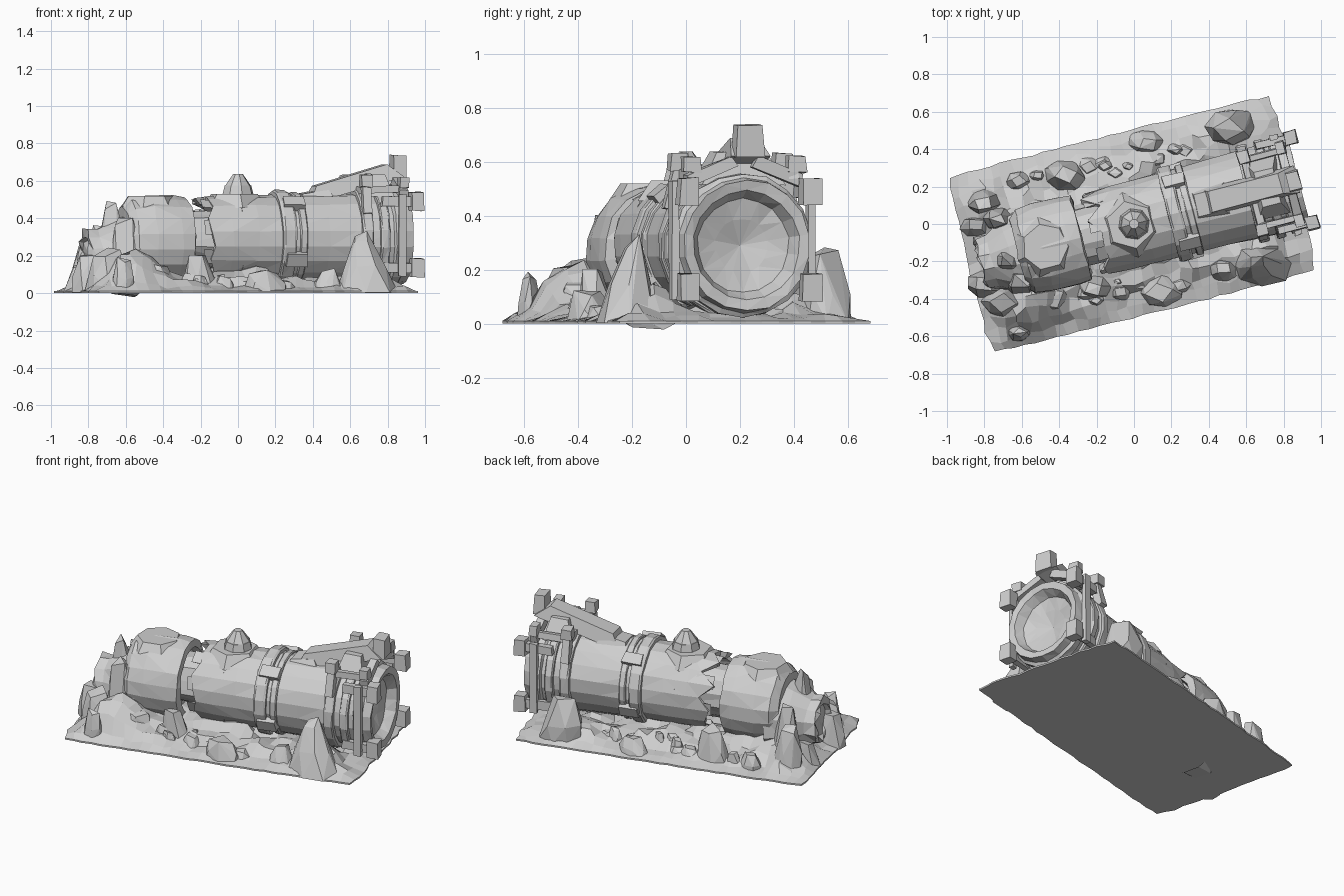
import bpy, bmesh, math, random
from mathutils import Vector, Matrix, noise

random.seed(7)
if "Cube" in bpy.data.objects:
    bpy.data.objects.remove(bpy.data.objects["Cube"])

TURN = Matrix.Rotation(math.radians(14.4), 4, 'Z')   # pipe axis direction in plan
AXIS_Z = 0.29

stone = bpy.data.materials.new("pale grey stone")
stone.use_nodes = True
grey = (0.62, 0.62, 0.62, 1)
stone.diffuse_color = grey
stone.node_tree.nodes["Principled BSDF"].inputs["Base Color"].default_value = grey


def finish(name, bm, turned=True):
    """Turn a bmesh into a named object."""
    bmesh.ops.recalc_face_normals(bm, faces=bm.faces)
    if turned:
        bm.transform(TURN)
    mesh = bpy.data.meshes.new(name)
    bm.to_mesh(mesh)
    bm.free()
    mesh.materials.append(stone)
    bpy.context.collection.objects.link(bpy.data.objects.new(name, mesh))


def lathe(name, profile, sides=18, z=AXIS_Z, rough=0.004, ragged=(), closed=False):
    """Revolve (along, radius) points about the pipe axis; ragged lists the rings to break up."""
    bm = bmesh.new()
    rings = []
    breaks = [random.uniform(-0.03, 0.09) for _ in range(sides)]
    for k, (u, r) in enumerate(profile):
        if r == 0:
            rings.append([bm.verts.new((u, 0, z))] * sides)
            continue
        ring = []
        for i in range(sides):
            a = math.tau * (i + 0.5) / sides
            rr = r + random.uniform(-rough, rough)
            uu = u + (breaks[i] if k in ragged else random.uniform(-rough, rough))
            ring.append(bm.verts.new((uu, rr * math.cos(a), z + rr * math.sin(a))))
        rings.append(ring)
    pairs = list(zip(rings, rings[1:]))
    if closed:
        pairs.append((rings[-1], rings[0]))
    for a, b in pairs:
        for i in range(sides):
            j = (i + 1) % sides
            corners = list(dict.fromkeys((a[i], a[j], b[j], b[i])))
            bm.faces.new(corners)
    bmesh.ops.triangulate(bm, faces=bm.faces)
    finish(name, bm)


def band(name, u, width, r):
    """Raised clamp ring around the pipe."""
    w, low, bevel = width / 2, r - 0.04, r - 0.006
    lathe(name, [(u - w, low), (u - w, bevel), (u - w * 0.7, r),
                 (u + w * 0.7, r), (u + w, bevel), (u + w, low)], rough=0.002, closed=True)


def block(name, centre, size, roll=0, tilt=0, taper=0.92):
    """Chipped box in pipe coordinates; roll turns about the pipe axis, tilt about the cross axis."""
    bm = bmesh.new()
    bmesh.ops.create_cube(bm, size=1)
    for p in bm.verts:
        if p.co.z > 0:
            p.co.x *= taper
            p.co.y *= taper
        p.co = Vector(c * s + random.uniform(-0.004, 0.004) for c, s in zip(p.co, size))
    bm.transform(Matrix.Translation(centre) @ Matrix.Rotation(roll, 4, 'X') @ Matrix.Rotation(tilt, 4, 'Y'))
    finish(name, bm)


def rock(name, x, y, radius, height, crown=0.55):
    """Faceted boulder: hull of a wide foot, a shoulder and a smaller crown."""
    bm = bmesh.new()
    lean_x, lean_y = (random.uniform(-0.2, 0.2) * radius for _ in "xy")
    for level, scale, n in ((0, 1, 8), (0.45, 0.45 + crown * 0.7, 7), (1, crown, 4)):
        spin = random.random() * math.tau
        for i in range(n):
            a = spin + math.tau * i / n
            s = radius * scale * random.uniform(0.82, 1.05)
            drop = random.uniform(0, 0.2) * level if i else 0
            bm.verts.new((x + s * 1.15 * math.cos(a) + lean_x * level,
                          y + s * 0.85 * math.sin(a) + lean_y * level,
                          0.003 + height * (level - drop)))
    hull = bmesh.ops.convex_hull(bm, input=bm.verts)
    spare = [g for g in hull["geom_interior"] if isinstance(g, bmesh.types.BMVert)]
    bmesh.ops.delete(bm, geom=spare, context='VERTS')
    finish(name, bm, turned=False)


def cap(name, u, r, low, high, top, sides):
    """Tapered polygonal plate or knob on top of the pipe."""
    bm = bmesh.new()
    bmesh.ops.create_cone(bm, cap_ends=True, segments=sides, radius1=r, radius2=r * top, depth=high - low)
    bm.transform(Matrix.Translation((u, 0, (low + high) / 2)))
    finish(name, bm)


# Rubble ground: a slab with a rough raised top and flat underside
MOUNDS = [(-0.66, -0.28, 0.17, 0.17), (-0.72, 0.22, 0.1, 0.15), (0, 0, 0.09, 0.32),
          (0.55, 0.33, 0.07, 0.16), (0.62, -0.33, 0.09, 0.16), (-0.5, 0, 0.09, 0.25)]
LENGTH, WIDTH = 0.9, 0.49
bm = bmesh.new()
bmesh.ops.create_grid(bm, x_segments=30, y_segments=16, size=1)
for p in bm.verts:
    gx, gy = p.co.x, p.co.y
    rim = max(abs(gx), abs(gy)) > 0.99
    chip = 1 - 0.08 * max(0, abs(gx) + abs(gy) - 1.75)
    if rim:
        chip += random.uniform(-0.012, 0.008)
    u, v = gx * LENGTH * chip - 0.013, gy * WIDTH * chip + 0.003
    inland = min(1, LENGTH * (1 - abs(gx)) / 0.16, WIDTH * (1 - abs(gy)) / 0.16)
    h = 0.01 + 0.03 * inland
    for mu, mv, mh, mr in MOUNDS:
        h += mh * inland * math.exp(-((u - mu) ** 2 + (v - mv) ** 2) / mr ** 2)
    h += inland * 0.06 * noise.noise(Vector((u * 9, v * 9, 3)))
    if not rim:
        u += random.uniform(-0.018, 0.018)
        v += random.uniform(-0.018, 0.018)
    p.co = (u, v, max(0.008, h))
skirt = bmesh.ops.extrude_edge_only(bm, edges=[e for e in bm.edges if e.is_boundary])["geom"]
for g in skirt:
    if isinstance(g, bmesh.types.BMVert):
        g.co.z = 0
bmesh.ops.contextual_create(bm, geom=[g for g in skirt if isinstance(g, bmesh.types.BMEdge)])
finish("rubble_ground", bm)

# Main pipe: broken at the back, flanged and recessed at the open mouth
lathe("main_pipe", [(-0.12, 0.19), (-0.22, 0.2), (-0.22, 0.226), (-0.08, 0.234), (0.06, 0.235),
                    (0.2, 0.235), (0.45, 0.238), (0.6, 0.242), (0.8, 0.25), (0.81, 0.267),
                    (0.85, 0.267), (0.86, 0.25), (0.91, 0.243), (0.905, 0.203), (0.85, 0.175),
                    (0.83, 0.1), (0.8, 0)], ragged=(1, 2))
lathe("pipe_core", [(-0.4, 0), (-0.4, 0.15), (-0.02, 0.16), (-0.02, 0.23)], sides=12, rough=0.012)
for name, u, width, r in (("wide", 0.225, 0.075, 0.262), ("narrow", 0.305, 0.04, 0.25),
                          ("front", 0.655, 0.06, 0.272), ("mouth", 0.75, 0.05, 0.274)):
    band(f"{name}_band", u, width, r)

# Detached barrel behind the break, with a smaller end piece
lathe("rear_barrel", [(-0.64, 0), (-0.64, 0.19), (-0.6, 0.23), (-0.5, 0.245), (-0.36, 0.245),
                      (-0.295, 0.235), (-0.285, 0.195), (-0.33, 0.18), (-0.33, 0)], z=0.275, rough=0.006)
lathe("rear_end", [(-0.56, 0.23), (-0.68, 0.2), (-0.79, 0.15), (-0.845, 0.142), (-0.85, 0.11),
                   (-0.825, 0.1), (-0.82, 0)], sides=12, z=0.2, rough=0.012)

# Cap plates and the pointed knob
cap("knob_plate", -0.02, 0.18, 0.455, 0.53, 0.72, 6)
cap("knob_base", 0, 0.092, 0.5, 0.575, 0.8, 8)
cap("knob_tip", 0, 0.074, 0.57, 0.638, 0.35, 8)
cap("barrel_plate", -0.49, 0.165, 0.46, 0.52, 0.75, 7)

# Fallen beam leaning along the top of the mouth
block("leaning_beam", (0.63, 0.015, 0.59), (0.54, 0.15, 0.085), tilt=-0.27, taper=0.75)
block("beam_foot", (0.42, 0.01, 0.515), (0.2, 0.18, 0.06), tilt=-0.15, taper=0.7)
block("beam_saddle", (0.74, 0.01, 0.575), (0.17, 0.32, 0.12), taper=0.6)
block("beam_end_block", (0.885, 0.01, 0.677), (0.07, 0.11, 0.122))
block("clamp_crossbar", (0.66, 0, 0.55), (0.045, 0.38, 0.045))

# Bracket frame around the mouth and band lugs, mirrored left and right
for side, s in (("left", 1), ("right", -1)):
    v = s * 0.235 + 0.005
    for level, z in (("upper", 0.49), ("lower", 0.135)):
        block(f"{side}_{level}_bracket_block", (0.925, v, z), (0.07, 0.075, 0.1))
        block(f"{side}_{level}_bracket_arm", (0.82, v, z), (0.18, 0.04, 0.05))
    block(f"{side}_upright", (0.84, s * 0.262, 0.31), (0.045, 0.03, 0.44))
    block(f"{side}_top_clamp", (0.655, s * 0.2, 0.6), (0.065, 0.07, 0.065))
    block(f"{side}_top_clamp_leg", (0.655, s * 0.215, 0.5), (0.05, 0.05, 0.16), roll=s * 0.25)
    block(f"{side}_top_rail", (0.76, s * 0.185, 0.555), (0.25, 0.035, 0.04))
    block(f"{side}_rail_block", (0.86, s * 0.2, 0.59), (0.05, 0.07, 0.06))
    block(f"{side}_shoulder_bar", (0.86, s * 0.13, 0.565), (0.05, 0.2, 0.045), roll=-s * 0.4)
    for level, a in (("lower", -0.45), ("upper", 0.85)):
        block(f"{side}_{level}_band_lug", (0.265, s * 0.25 * math.cos(a), AXIS_Z + 0.25 * math.sin(a)),
              (0.12, 0.045, 0.07), roll=s * a)

# Boulders: x, y, radius, height
rock("front_peak", 0.68, -0.21, 0.155, 0.33, crown=0.3)
rock("back_slab", 0.52, 0.52, 0.13, 0.28, crown=0.6)
rock("rear_spike", -0.67, -0.19, 0.13, 0.49, crown=0.3)
BOULDERS = [(0.48, -0.25, 0.08, 0.13), (0.15, -0.35, 0.12, 0.12), (-0.2, -0.33, 0.09, 0.2),
            (-0.08, -0.37, 0.06, 0.09), (-0.37, 0.25, 0.11, 0.22), (0.06, 0.44, 0.09, 0.1),
            (-0.8, 0.12, 0.09, 0.28), (-0.72, 0.03, 0.09, 0.36), (-0.59, -0.3, 0.11, 0.4),
            (-0.68, -0.42, 0.12, 0.24), (-0.47, -0.38, 0.14, 0.17), (-0.62, -0.58, 0.06, 0.19),
            (-0.78, -0.32, 0.1, 0.2), (-0.84, -0.02, 0.08, 0.15)]
for i, place in enumerate(BOULDERS):
    rock(f"boulder_{i + 1}", *place)

# Small scattered stones and shards at the break
for i in range(30):
    v = random.choice((-1, 1)) * random.uniform(0.26, 0.38)
    spot = TURN @ Vector((random.uniform(-0.6, 0.75), v, 0))
    rock(f"loose_stone_{i + 1}", spot.x, spot.y, random.uniform(0.035, 0.075), random.uniform(0.06, 0.11))
for i in range(7):
    a = i * 0.75 - 0.9
    block(f"break_shard_{i + 1}", (-0.18, 0.2 * math.cos(a), AXIS_Z + 0.2 * math.sin(a)),
          (0.11, 0.08, 0.03), roll=a + math.pi / 2, tilt=random.uniform(-0.2, 0.2), taper=0.5)
